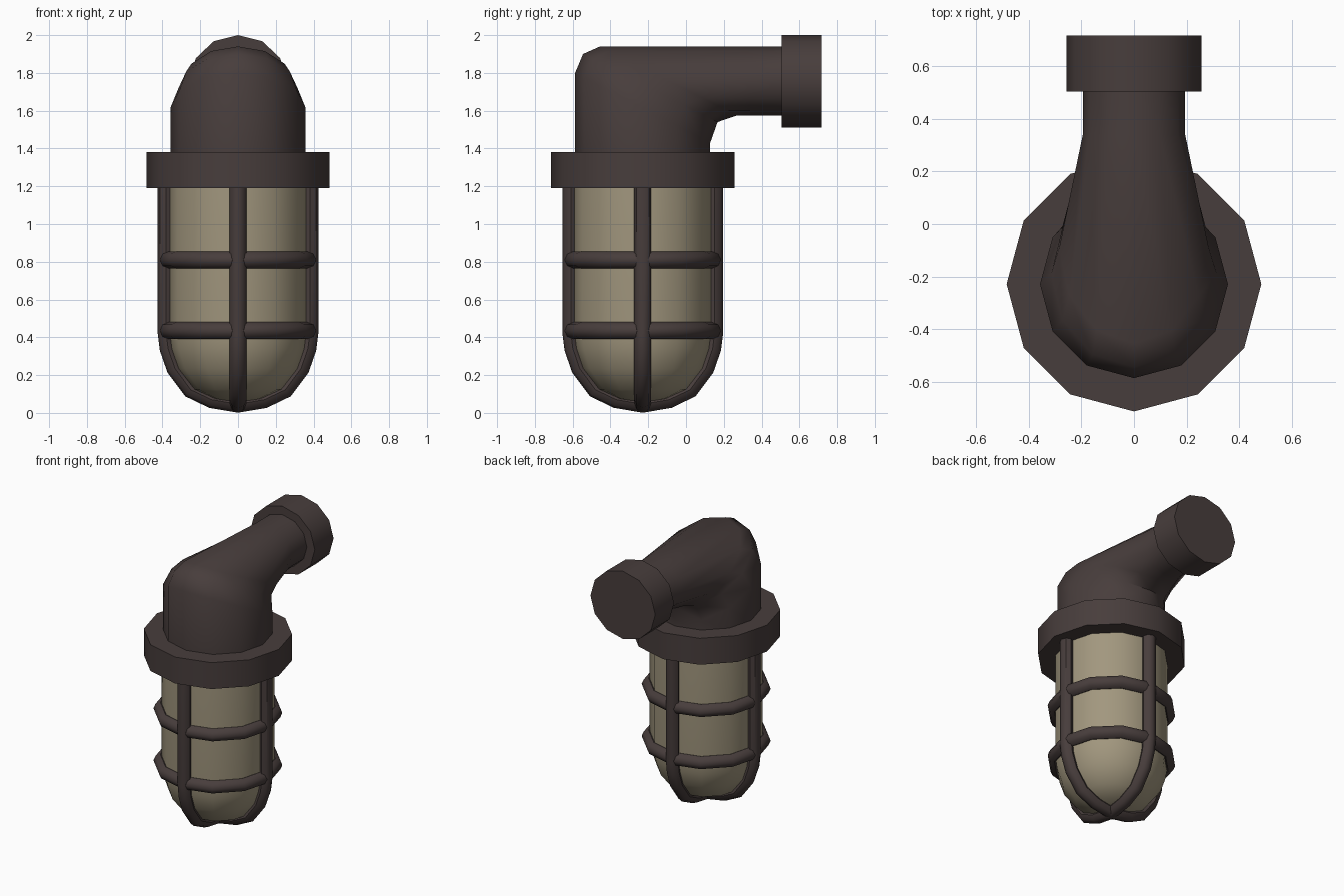
import bpy, bmesh, math
from mathutils import Vector

if "Cube" in bpy.data.objects:
    bpy.data.objects.remove(bpy.data.objects["Cube"])

CY = -0.229          # lamp axis (y)
N = 12               # sides of the round parts


def material(name, rgb):
    m = bpy.data.materials.new(name)
    m.diffuse_color = (*rgb, 1)
    m.use_nodes = True
    m.node_tree.nodes["Principled BSDF"].inputs["Base Color"].default_value = m.diffuse_color
    return m


METAL = material("dark_brown_metal", (0.064, 0.047, 0.045))
GLASS = material("tan_glass", (0.36, 0.31, 0.21))


def loft(name, rings, mat, closed=False):
    """Skin a list of vertex rings; cap both ends unless closed into a loop."""
    bm = bmesh.new()
    vs = [[bm.verts.new(p) for p in r] for r in rings]
    n = len(vs[0])
    pairs = list(zip(vs, vs[1:]))
    if closed:
        pairs.append((vs[-1], vs[0]))
    else:
        bm.faces.new(vs[0])
        bm.faces.new(vs[-1])
    for a, b in pairs:
        for i in range(n):
            j = (i + 1) % n
            bm.faces.new((a[i], a[j], b[j], b[i]))
    bmesh.ops.recalc_face_normals(bm, faces=bm.faces)
    me = bpy.data.meshes.new(name)
    bm.to_mesh(me)
    bm.free()
    me.materials.append(mat)
    me.shade_smooth()
    me.set_sharp_from_angle(angle=math.radians(45))
    ob = bpy.data.objects.new(name, me)
    bpy.context.collection.objects.link(ob)
    return ob


def ring(center, u, v, n=N):
    c, u, v = Vector(center), Vector(u), Vector(v)
    return [c + u * math.cos(2 * math.pi * i / n) + v * math.sin(2 * math.pi * i / n)
            for i in range(n)]


def flat_ring(r, z):
    return ring((0, CY, z), (r, 0, 0), (0, r, 0))


# Glass jar with domed bottom
jar = [(0.37, 1.25), (0.37, 0.42), (0.36, 0.34), (0.325, 0.235),
       (0.24, 0.125), (0.13, 0.075), (0.01, 0.056)]
loft("glass_jar", [flat_ring(r, z) for r, z in jar], GLASS)

# Collar
loft("collar", [flat_ring(0.485, 1.19), flat_ring(0.485, 1.38)], METAL)

# Cage hoops
T = 0.045
for k, z in enumerate((0.81, 0.435)):
    hoop = []
    for i in range(N):
        a = 2 * math.pi * i / N
        d = Vector((math.cos(a), math.sin(a), 0))
        hoop.append(ring(Vector((0, CY, z)) + d * 0.377, d * T, (0, 0, T), 8))
    loft(f"cage_hoop_{k + 1}", hoop, METAL, closed=True)

# Cage bars: two U-shaped tubes crossing under the jar
half = [(0.38, 1.22), (0.38, 0.42), (0.37, 0.34), (0.334, 0.235),
        (0.25, 0.122), (0.14, 0.07)]
path = half + [(0, 0.046)] + [(-s, z) for s, z in reversed(half)]
for name, d in (("cage_bar_side", Vector((1, 0, 0))), ("cage_bar_front", Vector((0, 1, 0)))):
    pts = [Vector((0, CY, z)) + d * s for s, z in path]
    across = d.cross(Vector((0, 0, 1)))
    tube = []
    for i, p in enumerate(pts):
        t = (pts[min(i + 1, len(pts) - 1)] - pts[max(i - 1, 0)]).normalized()
        if i in (0, len(pts) - 1):
            t = Vector((0, 0, 1 if i else -1))
        tube.append(ring(p, across * T, t.cross(across) * T, 8))
    loft(name, tube, METAL)

# Elbow: each section is (outer y, z), (inner y, z), half width
sections = [((-0.587, 1.36), (0.128, 1.36), 0.358),
            ((-0.587, 1.80), (0.128, 1.43), 0.358),
            ((-0.545, 1.90), (0.167, 1.54), 0.315),
            ((-0.455, 1.94), (0.27, 1.575), 0.285),
            ((0.34, 1.94), (0.34, 1.575), 0.195),
            ((0.53, 1.94), (0.53, 1.575), 0.195)]
elbow = []
for o, i, w in sections:
    o, i = Vector((0, *o)), Vector((0, *i))
    elbow.append(ring((o + i) / 2, (w, 0, 0), (o - i) / 2))
loft("elbow_pipe", elbow, METAL)

# Wall cap at the end of the pipe
loft("wall_cap", [ring((0, y, 1.756), (0.258, 0, 0), (0, 0, 0.244)) for y in (0.505, 0.718)], METAL)
